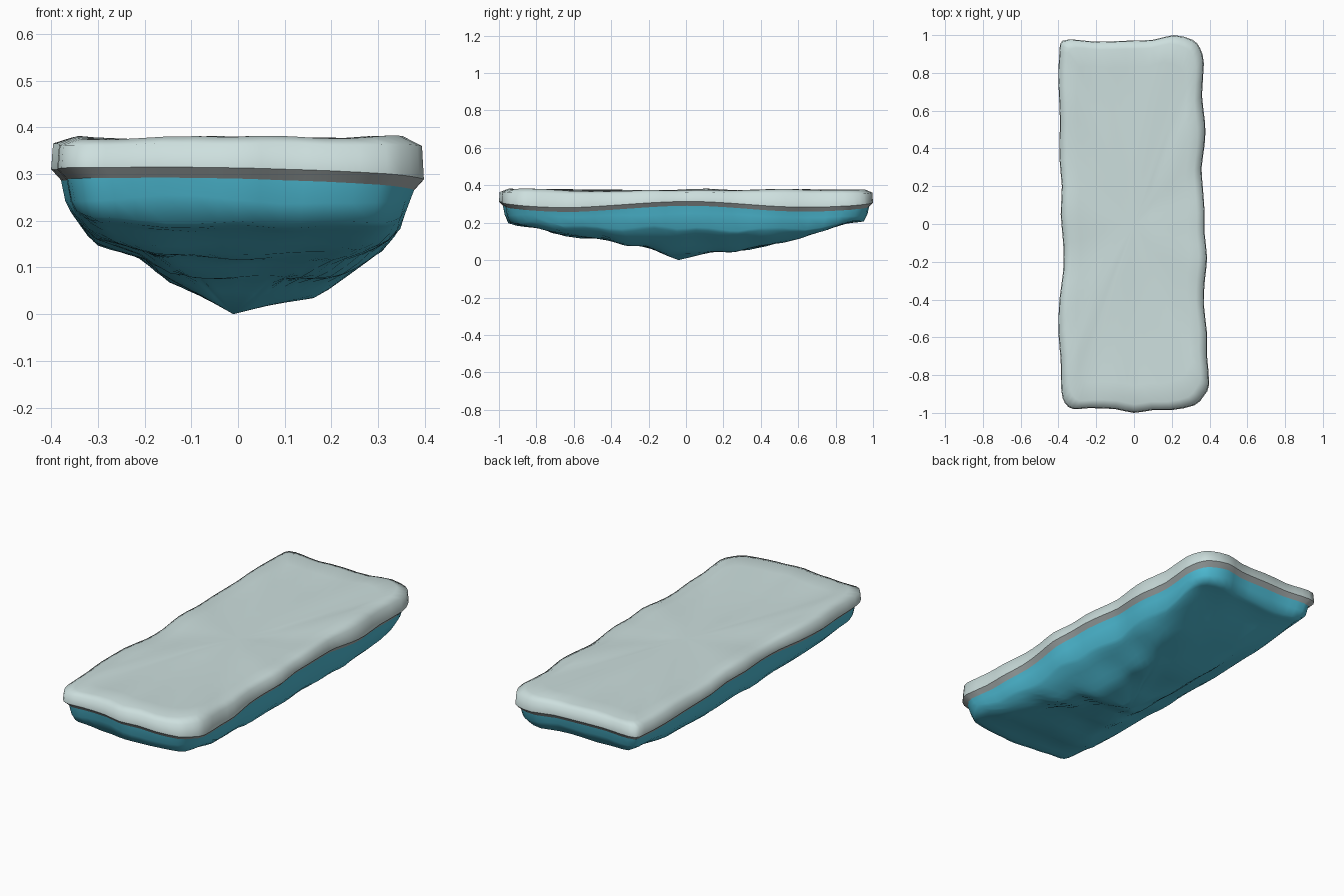
import bpy, bmesh, math
from mathutils import Vector, noise

if "Cube" in bpy.data.objects:
    bpy.data.objects.remove(bpy.data.objects["Cube"])


def material(name, rgb):
    m = bpy.data.materials.new(name)
    m.diffuse_color = (*rgb, 1)
    m.use_nodes = True
    m.node_tree.nodes["Principled BSDF"].inputs["Base Color"].default_value = m.diffuse_color
    return m


snow = material("pale snow", (0.61, 0.74, 0.73))
edge = material("grey ice edge", (0.42, 0.47, 0.47))
ice = material("blue ice", (0.075, 0.50, 0.66))

# Wavy outline of the floe, counter-clockwise seen from above
OUTLINE = [(0.0, -1.0), (0.1, -0.985), (0.2, -0.985), (0.32, -0.96), (0.37, -0.91), (0.398, -0.85),
           (0.387, -0.7), (0.387, -0.58), (0.37, -0.43), (0.375, -0.3), (0.387, -0.18), (0.374, -0.05),
           (0.374, 0.06), (0.364, 0.2), (0.358, 0.3), (0.374, 0.42), (0.377, 0.53), (0.36, 0.68),
           (0.37, 0.85), (0.35, 0.93), (0.31, 0.975), (0.21, 1.0), (0.1, 0.975), (-0.05, 0.97),
           (-0.2, 0.965), (-0.3, 0.975), (-0.38, 0.97), (-0.395, 0.91), (-0.4, 0.75), (-0.392, 0.55),
           (-0.395, 0.35), (-0.382, 0.2), (-0.388, 0.05), (-0.375, -0.1), (-0.375, -0.25), (-0.395, -0.4),
           (-0.4, -0.58), (-0.388, -0.72), (-0.385, -0.88), (-0.365, -0.95), (-0.32, -0.98),
           (-0.24, -0.975), (-0.1, -0.98)]

# Keel height across the floe (x, z) and along it (y, z)
ACROSS = [(-0.39, 0.28), (-0.36, 0.215), (-0.31, 0.15), (-0.2, 0.11), (-0.16, 0.07), (-0.01, 0),
          (0.08, 0.02), (0.17, 0.035), (0.31, 0.13), (0.35, 0.18), (0.37, 0.25), (0.4, 0.28)]
ALONG = [(-1, 0.21), (-0.9, 0.18), (-0.77, 0.165), (-0.68, 0.125), (-0.42, 0.11), (-0.33, 0.07),
         (-0.2, 0.065), (-0.1, 0.02), (-0.04, 0), (0.05, 0.02), (0.15, 0.045), (0.25, 0.04),
         (0.4, 0.065), (0.6, 0.11), (0.75, 0.155), (0.85, 0.19), (1, 0.21)]


def lookup(table, t):
    t = min(max(t, table[0][0]), table[-1][0])
    for (a, za), (b, zb) in zip(table, table[1:]):
        if t <= b:
            return za + (zb - za) * (t - a) / (b - a)


def keel(x, y):
    """Boxy blend of the two keel profiles with chipped bumps."""
    p = 5
    z = (lookup(ACROSS, x) ** p + lookup(ALONG, y) ** p) ** (1 / p)
    bump = 0.5 + noise.noise(Vector((x * 7, y * 6, 2.3)))
    return min(z + 0.012 * bump * min(1, z / 0.06), 0.235)


def smooth_loop(pts):
    """Catmull-Rom midpoints double the outline."""
    out, n = [], len(pts)
    for i in range(n):
        a, b, c, d = (Vector(pts[(i + k) % n]) for k in (-1, 0, 1, 2))
        out += [b, (9 * (b + c) - a - d) / 16]
    return out


base = smooth_loop(OUTLINE)
N = len(base)


def inward(p, dist, scale):
    """Inset by a distance near the rim, then shrink toward the middle."""
    return Vector((p.x * (1 - dist / 0.4), p.y * (1 - dist))) * scale


def rim_wave(p):
    w = 0.016 * math.cos(2 * math.pi * p.y / 1.3) - 0.005
    if abs(p.y) > 0.9:
        w += 0.008 * math.cos(p.x / 0.4 * math.pi / 2)
    return w * (0.7 + 0.3 * p.x / 0.4) - 0.008 * p.x / 0.4


# (inset, scale, height or None for the keel, share of rim wave, noise, material of the strip below)
RINGS = [(0.06, 0.30, 0.371, 0, 0.005, 0), (0.06, 0.65, 0.372, 0, 0.008, 0),
         (0.07, 0.92, 0.375, 0, 0.010, 0), (0.045, 1.0, 0.377, 0.1, 0.010, 0),
         (0.004, 1.0, 0.363, 0.3, 0.008, 0), (0.0, 1.0, 0.310, 1, 0.002, 1),
         (0.021, 1.0, 0.287, 1, 0.002, 2), (0.030, 1.0, 0.245, 0.4, 0.012, 2)]
RINGS += [(0.035, s, None, 0, 0, 2) for s in
          (0.985, 0.95, 0.9, 0.83, 0.75, 0.66, 0.57, 0.48, 0.39, 0.3, 0.21, 0.12)]

# Floe: stacked rings from snow top to underwater tip
bm = bmesh.new()
loops = []
for dist, scale, z, wave, amp, mat in RINGS:
    row = []
    for p in base:
        q = inward(p, dist, scale)
        if z is None:
            q += Vector((-0.01, -0.04)) * (1 - scale)
            z2 = keel(q.x, q.y)
        else:
            n = noise.noise(Vector((q.x * 5, q.y * 4, z * 6 + 3.7)))
            z2 = z + wave * rim_wave(p) + amp * 1.3 * n
        row.append(bm.verts.new((q.x, q.y, z2)))
    loops.append(row)
for k in range(len(loops) - 1):
    a, b = loops[k], loops[k + 1]
    for i in range(N):
        j = (i + 1) % N
        bm.faces.new((a[i], b[i], b[j], a[j])).material_index = RINGS[k][5]
crown = bm.verts.new((0, 0, 0.371))
tip = bm.verts.new((-0.01, -0.04, 0))
for i in range(N):
    j = (i + 1) % N
    bm.faces.new((crown, loops[0][i], loops[0][j])).material_index = 0
    bm.faces.new((tip, loops[-1][j], loops[-1][i])).material_index = 2
bmesh.ops.recalc_face_normals(bm, faces=bm.faces)

# Smooth everywhere except along the colour borders
for f in bm.faces:
    f.smooth = True
for e in bm.edges:
    e.smooth = len({f.material_index for f in e.link_faces}) == 1

mesh = bpy.data.meshes.new("ice_floe")
bm.to_mesh(mesh)
bm.free()
for m in (snow, edge, ice):
    mesh.materials.append(m)
floe = bpy.data.objects.new("ice_floe", mesh)
bpy.context.collection.objects.link(floe)
